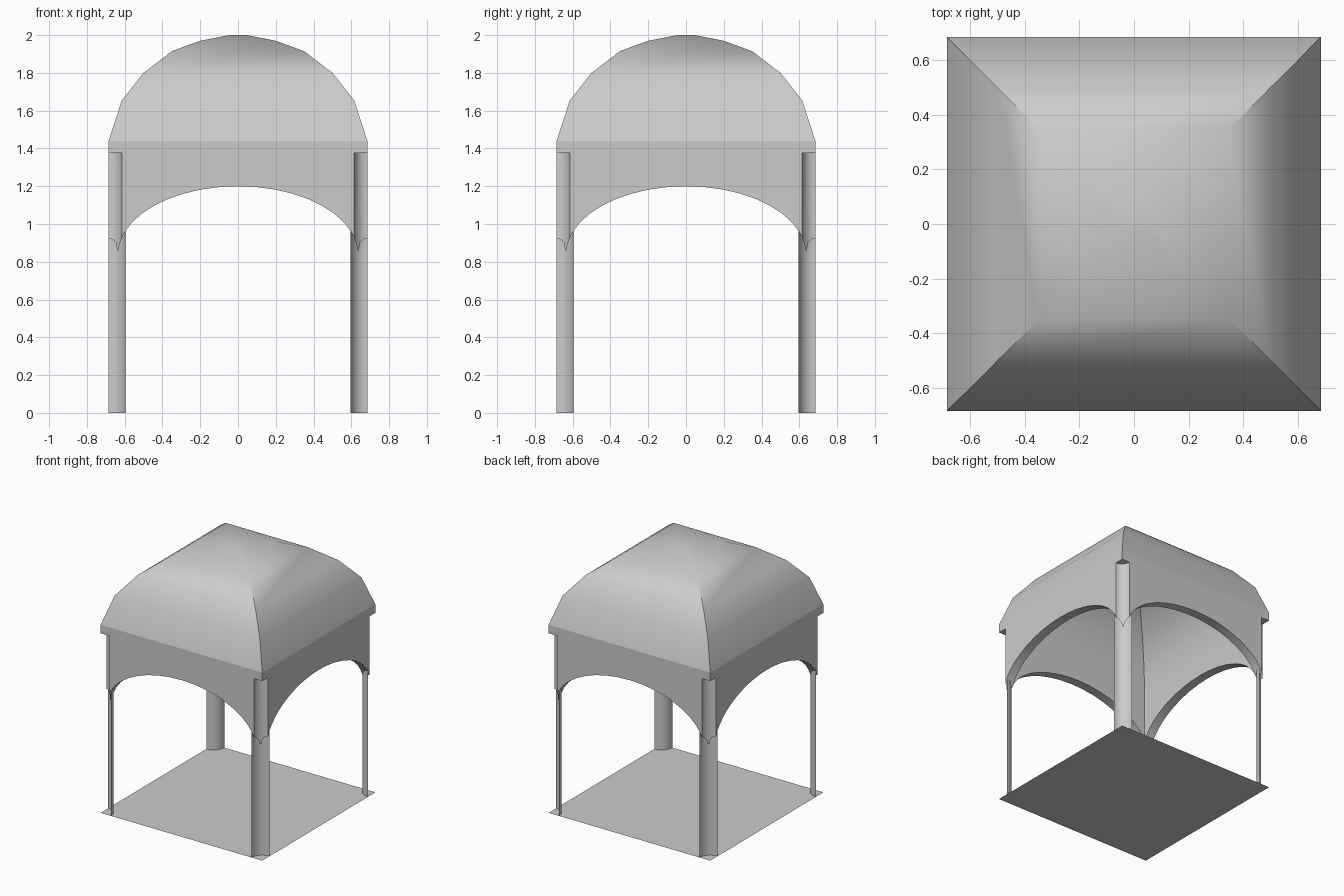
import bpy, bmesh
from math import cos, sin, pi, radians
from mathutils import Matrix

cube = bpy.data.objects.get("Cube")
if cube:
    bpy.data.objects.remove(cube)

HALF, INNER = 0.685, 0.615      # outer and inner half widths
EAVE, CEILING = 1.44, 1.375     # roof edge and top of corner notches

stone = bpy.data.materials.new("light_grey_stone")
stone.use_nodes = True
grey = (0.6, 0.6, 0.6, 1)
stone.diffuse_color = grey
stone.node_tree.nodes["Principled BSDF"].inputs["Base Color"].default_value = grey


def add_object(name, bm):
    mesh = bpy.data.meshes.new(name)
    bm.normal_update()
    bm.to_mesh(mesh)
    bm.free()
    mesh.materials.append(stone)
    obj = bpy.data.objects.new(name, mesh)
    bpy.context.collection.objects.link(obj)
    return obj


def select_only(obj):
    bpy.ops.object.select_all(action='DESELECT')
    obj.select_set(True)
    bpy.context.view_layer.objects.active = obj


def cut(target, cutter):
    select_only(target)
    mod = target.modifiers.new("cut", 'BOOLEAN')
    mod.operation = 'DIFFERENCE'
    mod.solver = 'EXACT'
    mod.object = cutter
    bpy.ops.object.modifier_apply(modifier=mod.name)
    bpy.data.objects.remove(cutter)


def cylinder(name, segments, matrix):
    bm = bmesh.new()
    bmesh.ops.create_cone(bm, cap_ends=True, segments=segments,
                          radius1=1, radius2=1, depth=1, matrix=matrix)
    obj = add_object(name, bm)
    obj.hide_render = True
    return obj


# Square domed canopy: a stack of square rings from inner crown to outer crown
dome = [(HALF, EAVE), (0.615, 1.655), (0.5, 1.80), (0.35, 1.915), (0.2, 1.97), (0.045, 2.0)]
lining = [(r * INNER / HALF, z - EAVE + CEILING) for r, z in dome]
path = lining[::-1] + [(INNER, 0.86), (HALF, 0.86)] + dome
bm = bmesh.new()
rings = [[bm.verts.new((sx * r, sy * r, z)) for sx, sy in ((-1, -1), (1, -1), (1, 1), (-1, 1))]
         for r, z in path]
for low, high in zip(rings, rings[1:]):
    for i in range(4):
        j = (i + 1) % 4
        bm.faces.new((low[i], low[j], high[j], high[i]))
bm.faces.new(rings[0])
bm.faces.new(rings[-1])
bmesh.ops.recalc_face_normals(bm, faces=bm.faces)
canopy = add_object("domed_canopy", bm)

# Elliptical arches through both pairs of walls
for turn in (0, pi / 2):
    shape = (Matrix.Translation((0, 0, 0.84)) @ Matrix.Rotation(turn, 4, 'Z')
             @ Matrix.Diagonal((0.635, 2, 0.36, 1)) @ Matrix.Rotation(pi / 2, 4, 'X'))
    cut(canopy, cylinder("arch_cutter", 40, shape))

# Concave notches down the four corners
for sx in (-1, 1):
    for sy in (-1, 1):
        shape = (Matrix.Translation((sx * HALF, sy * HALF, CEILING - 0.5))
                 @ Matrix.Diagonal((0.07, 0.07, 1, 1)))
        cut(canopy, cylinder("notch_cutter", 32, shape))

# Crisp eave, smooth dome
mesh = canopy.data
for edge in mesh.edges:
    if all(abs(mesh.vertices[v].co.z - EAVE) < 0.001 for v in edge.vertices):
        edge.use_edge_sharp = True
select_only(canopy)
bpy.ops.object.shade_smooth_by_angle(angle=radians(30), keep_sharp_edges=True)

# Corner posts: thin quarter-round sheets curving in from each corner
for sx, side in ((-1, "right"), (1, "left")):
    for sy, end in ((-1, "front"), (1, "back")):
        bm = bmesh.new()
        pairs = []
        for i in range(9):
            a = i / 8 * pi / 2
            x, y = sx * (HALF - 0.09 * cos(a)), sy * (HALF - 0.09 * sin(a))
            pairs.append([bm.verts.new((x, y, z)) for z in (0, 0.96)])
        for (a, b), (c, d) in zip(pairs, pairs[1:]):
            bm.faces.new((a, c, d, b) if sx * sy < 0 else (a, b, d, c))
        bm.normal_update()
        # Normals face the outer corner
        face = bm.faces[:][0]
        if face.normal.x * sx + face.normal.y * sy < 0:
            bmesh.ops.reverse_faces(bm, faces=bm.faces)
        post = add_object(f"{end}_{side}_post", bm)
        select_only(post)
        bpy.ops.object.shade_smooth_by_angle(angle=radians(30))

# Floor sheet
bm = bmesh.new()
bmesh.ops.create_grid(bm, x_segments=1, y_segments=1, size=HALF)
add_object("floor", bm)
